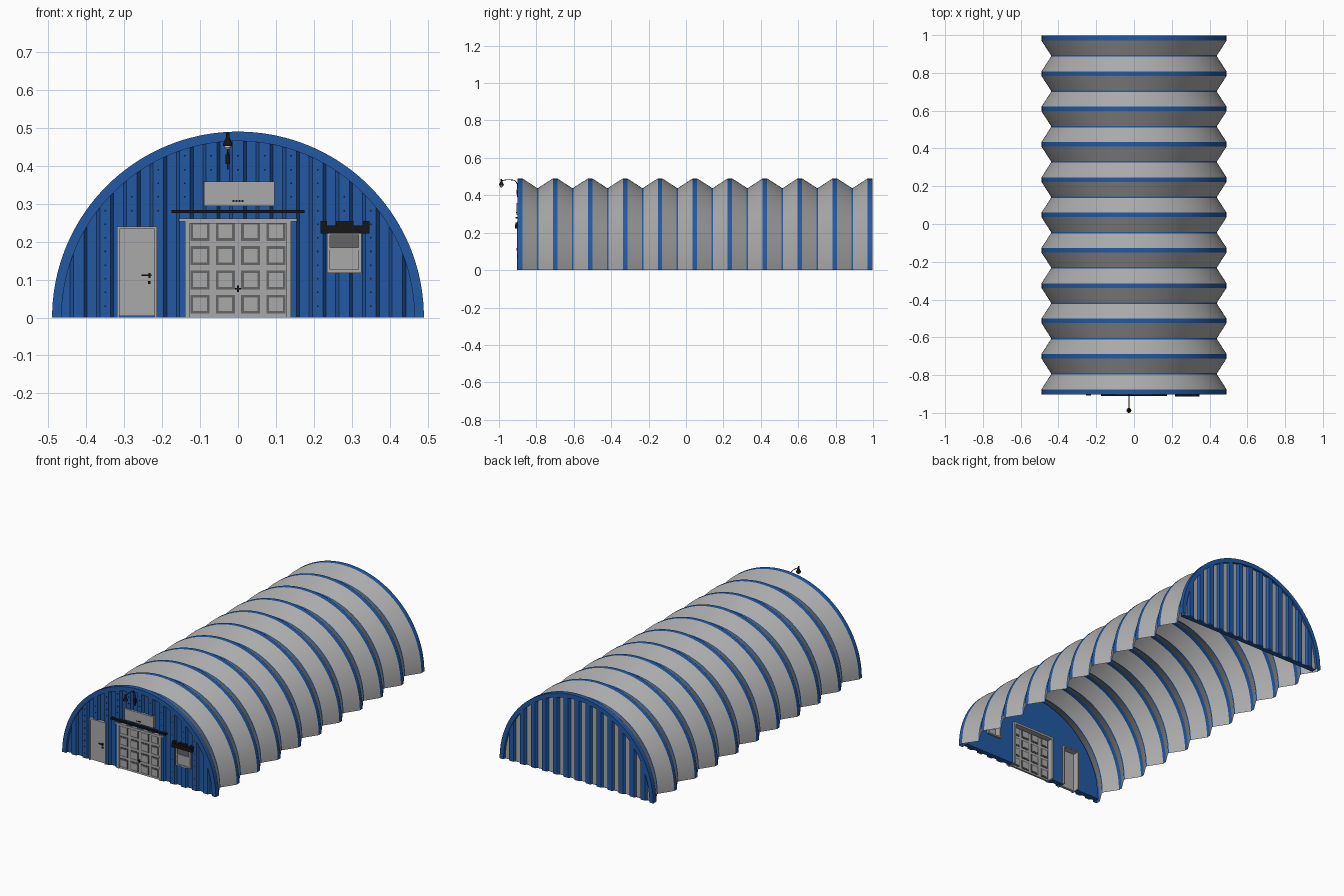
import bpy, bmesh, math
from mathutils import Vector

if "Cube" in bpy.data.objects:
    bpy.data.objects.remove(bpy.data.objects["Cube"])


def material(name, rgb):
    m = bpy.data.materials.new(name)
    m.use_nodes = True
    m.diffuse_color = (*rgb, 1)
    m.node_tree.nodes["Principled BSDF"].inputs["Base Color"].default_value = (*rgb, 1)
    return m


GREY = material("grey steel", (0.40, 0.40, 0.40))
BLUE = material("blue paint", (0.016, 0.10, 0.37))
BLACK = material("black metal", (0.008, 0.008, 0.008))
DARK = material("dark grey trim", (0.13, 0.13, 0.13))
CREAM = material("cream bulb", (0.75, 0.68, 0.45))


def finish(name, bm, mats, smooth=False):
    me = bpy.data.meshes.new(name)
    bm.to_mesh(me)
    bm.free()
    ob = bpy.data.objects.new(name, me)
    bpy.context.collection.objects.link(ob)
    for m in mats:
        me.materials.append(m)
    if smooth:
        bpy.ops.object.select_all(action='DESELECT')
        ob.select_set(True)
        bpy.context.view_layer.objects.active = ob
        bpy.ops.object.shade_smooth_by_angle(angle=math.radians(20))
    return ob


def add_box(bm, x0, x1, y0, y1, z0, z1):
    for v in bmesh.ops.create_cube(bm, size=1)["verts"]:
        v.co = ((x0 + x1) / 2 + v.co.x * (x1 - x0),
                (y0 + y1) / 2 + v.co.y * (y1 - y0),
                (z0 + z1) / 2 + v.co.z * (z1 - z0))


def boxes(name, mat, *dims):
    bm = bmesh.new()
    for d in dims:
        add_box(bm, *d)
    return finish(name, bm, [mat])


def frame(name, mat, x0, x1, z0, z1, t, y0, y1, sill=False):
    bars = [(x0, x0 + t, y0, y1, z0, z1), (x1 - t, x1, y0, y1, z0, z1),
            (x0 + t, x1 - t, y0, y1, z1 - t, z1)]
    if sill:
        bars.append((x0 + t, x1 - t, y0, y1, z0, z0 + t))
    return boxes(name, mat, *bars)


def arch(name, profile, mats, colours, seg=72):
    """Sweep a (y, radius) profile through a half circle."""
    bm = bmesh.new()
    rows = []
    for i in range(seg + 1):
        a = math.pi * i / seg
        rows.append([bm.verts.new((r * math.cos(a), y, r * math.sin(a))) for y, r in profile])
    for p, q in zip(rows, rows[1:]):
        for j in range(len(profile) - 1):
            f = bm.faces.new((p[j], q[j], q[j + 1], p[j + 1]))
            f.material_index = colours[j]
    bmesh.ops.recalc_face_normals(bm, faces=bm.faces)
    return finish(name, bm, mats, True)


# Ribbed roof shell: blue bands on ridges and valleys, grey slopes between
Y0, PITCH, BAYS = -0.887, 0.187, 10
HIGH, LOW, BAND, SEAM = 0.49, 0.44, 0.012, 0.004
profile, colours = [], []
for k in range(BAYS + 1):
    y = Y0 + k * PITCH
    profile += [(y - BAND, HIGH), (y + BAND, HIGH)]
    colours += [1, 0]
    if k < BAYS:
        v = y + PITCH / 2
        profile += [(v - SEAM, LOW), (v + SEAM, LOW)]
        colours += [1, 0]
arch("roof_shell", profile, [GREY, BLUE], colours[:-1])

# Rings that close each end of the shell
FRONT, BACK = Y0 - BAND, Y0 + BAYS * PITCH + BAND
for name, y, s in (("front_ring", FRONT, 1), ("back_ring", BACK, -1)):
    loop = [(y, HIGH), (y - s * 0.003, HIGH), (y - s * 0.003, 0.465), (y + s * 0.04, 0.465)]
    arch(name, loop, [BLUE], [0] * 3)

# End walls, made of vertical strips that skip the openings
GARAGE, DOOR, WINDOW = (-0.135, 0.135, 0, 0.255), (-0.315, -0.215, 0, 0.236), (0.238, 0.322, 0.122, 0.222)
HOLES = [GARAGE, DOOR, WINDOW]
RIB = 0.07


def groove(x):
    """0 on a rib, 1 in a groove, sloped between."""
    t = (x / RIB) % 1.0
    d = abs(t - 0.5)
    return min(1, max(0, (0.30 - d) / 0.12))


def wall(name, y, depth, holes, mats):
    R = 0.468
    xs = {round(i * RIB + s * RIB, 4) for i in range(-7, 7) for s in (0, 0.20, 0.32, 0.5, 0.68, 0.80)}
    xs |= {h[i] for h in holes for i in (0, 1)}
    xs = [-R] + sorted(x for x in xs if abs(x) < R - 0.002) + [R]
    bm = bmesh.new()
    for a, b in zip(xs, xs[1:]):
        mid = (a + b) / 2
        cuts = [0, None]
        for h in holes:
            if h[0] < mid < h[1]:
                cuts = [0, h[2], h[3], None] if h[2] > 0 else [h[3], None]
        for lo, hi in zip(cuts[::2], cuts[1::2]):
            top = [math.sqrt(max(0, R * R - x * x)) if hi is None else hi for x in (a, b)]
            ya, yb = (y + depth * groove(x) for x in (a, b))
            pts = [(a, ya, lo), (b, yb, lo), (b, yb, max(top[1], lo)), (a, ya, max(top[0], lo))]
            f = bm.faces.new([bm.verts.new(p) for p in pts])
            f.material_index = len(mats) - 1 if groove(mid) == 1 else 0
    bmesh.ops.remove_doubles(bm, verts=bm.verts, dist=1e-5)
    bmesh.ops.dissolve_degenerate(bm, edges=bm.edges, dist=1e-5)
    if y > 0:
        bmesh.ops.reverse_faces(bm, faces=bm.faces)
    return finish(name, bm, mats)


wall("front_wall", FRONT + 0.001, 0.012, HOLES, [BLUE])
wall("front_wall_lining", FRONT + 0.04, 0, HOLES, [BLUE])
wall("back_wall", BACK - 0.001, -0.012, [], [BLUE, GREY])
wall("back_wall_lining", BACK - 0.04, 0, [], [BLUE])
boxes("wall_bases", BLUE,
      (-0.468, -0.315, FRONT + 0.013, FRONT + 0.04, 0, 0.006),
      (-0.215, -0.135, FRONT + 0.013, FRONT + 0.04, 0, 0.006),
      (0.135, 0.468, FRONT + 0.013, FRONT + 0.04, 0, 0.006),
      (-0.468, 0.468, BACK - 0.04, BACK - 0.013, 0, 0.006))

# Wall screws in rows on alternate ribs
bm = bmesh.new()
for i in range(-5, 6):
    x = i * RIB
    for j in range(12):
        z = 0.03 + j * 0.036
        hidden = any(h[0] - 0.02 < x < h[1] + 0.02 and z < h[3] + 0.02 for h in HOLES)
        if not hidden and math.hypot(x, z) < 0.45:
            add_box(bm, x - 0.002, x + 0.002, FRONT - 0.001, FRONT + 0.002, z - 0.002, z + 0.002)
finish("wall_screws", bm, [BLACK])

# Garage door: slab, frame and a grid of raised panels
F = FRONT
frame("garage_frame", GREY, -0.14, 0.14, 0, 0.26, 0.012, F - 0.003, F + 0.05)
boxes("garage_lintel", GREY, (-0.155, 0.155, F - 0.004, F + 0.002, 0.253, 0.261))
boxes("garage_slab", GREY, (-0.13, 0.13, F + 0.004, F + 0.015, 0, 0.25))
borders, panels = [], []
for i in range(4):
    for j in range(4):
        x, z = -0.1 + i * 0.0667, 0.035 + j * 0.064
        borders.append((x - 0.025, x + 0.025, F + 0.001, F + 0.018, z - 0.025, z + 0.025))
        panels.append((x - 0.018, x + 0.018, F - 0.001, F + 0.020, z - 0.018, z + 0.018))
boxes("garage_panel_borders", DARK, *borders)
boxes("garage_panels", GREY, *panels)
boxes("garage_handle", BLACK, (-0.008, 0.008, F - 0.004, F + 0.002, 0.074, 0.078),
      (-0.002, 0.002, F - 0.004, F + 0.002, 0.067, 0.085))
boxes("garage_canopy", BLACK, (-0.175, 0.175, F - 0.012, F + 0.005, 0.275, 0.284))

# Side door
frame("door_frame", GREY, -0.319, -0.213, 0, 0.24, 0.007, F - 0.004, F + 0.05)
boxes("door_slab", GREY, (-0.312, -0.22, F, F + 0.015, 0.004, 0.233))
boxes("door_handle", BLACK, (-0.255, -0.228, F - 0.008, F, 0.109, 0.113),
      (-0.236, -0.230, F - 0.006, F, 0.104, 0.117), (-0.237, -0.230, F - 0.004, F, 0.088, 0.096))

# Window with two sashes
frame("window_frame", GREY, 0.235, 0.325, 0.118, 0.226, 0.008, F - 0.004, F + 0.05, True)
boxes("window_upper_pane", DARK, (0.243, 0.317, F + 0.002, F + 0.012, 0.18, 0.218))
boxes("window_lower_pane", GREY, (0.243, 0.317, F, F + 0.012, 0.126, 0.18))
boxes("window_rail", GREY, (0.243, 0.317, F - 0.003, F + 0.004, 0.178, 0.184))

# Window awning with a notched upper edge
awning = [(0.217, 0.346, F - 0.015, F + 0.005, 0.222, 0.243)]
for a, b in ((0.217, 0.235), (0.258, 0.305), (0.328, 0.346)):
    awning.append((a, b, F - 0.012, F + 0.004, 0.243, 0.255))
boxes("window_awning", BLACK, *awning)

# Blank sign board with small fixings
boxes("sign_board", GREY, (-0.09, 0.096, F - 0.007, F + 0.006, 0.294, 0.358))
boxes("sign_fixings", BLACK, *[(x - 0.003, x + 0.003, F - 0.009, F, 0.305, 0.31)
                               for x in (-0.012, -0.004, 0.004, 0.012)])

# Gooseneck lamp
LX, LY = -0.027, -0.987
curve = bpy.data.curves.new("lamp_arm", 'CURVE')
curve.dimensions = '3D'
curve.bevel_depth = 0.002
curve.bevel_resolution = 2
sp = curve.splines.new('BEZIER')
path = [(F, 0.425), (F - 0.01, 0.472), (F - 0.045, 0.483), (LY, 0.478)]
sp.bezier_points.add(len(path) - 1)
for p, (y, z) in zip(sp.bezier_points, path):
    p.co = (LX, y, z)
    p.handle_left_type = p.handle_right_type = 'AUTO'
curve.materials.append(BLACK)
bpy.context.collection.objects.link(bpy.data.objects.new("lamp_arm", curve))


def lathe(name, mat, pts):
    bm = bmesh.new()
    vs = [bm.verts.new((LX + r, LY, z)) for r, z in pts]
    es = [bm.edges.new(e) for e in zip(vs, vs[1:])]
    bmesh.ops.spin(bm, geom=vs + es, cent=(LX, LY, 0), axis=(0, 0, 1), angle=math.tau, steps=20)
    bmesh.ops.remove_doubles(bm, verts=bm.verts, dist=1e-5)
    bmesh.ops.recalc_face_normals(bm, faces=bm.faces)
    return finish(name, bm, [mat], True)


lathe("lamp_shade", BLACK, [(0, 0.488), (0.004, 0.486), (0.005, 0.474), (0.013, 0.456), (0.013, 0.452), (0, 0.452)])
lathe("lamp_bulb", CREAM, [(0.008, 0.453), (0.008, 0.448), (0.004, 0.443), (0, 0.442)])
boxes("lamp_bracket", BLACK, (LX - 0.006, LX + 0.006, F - 0.006, F + 0.003, 0.405, 0.43),
      (LX - 0.002, LX + 0.002, F - 0.005, F + 0.003, 0.39, 0.405))
